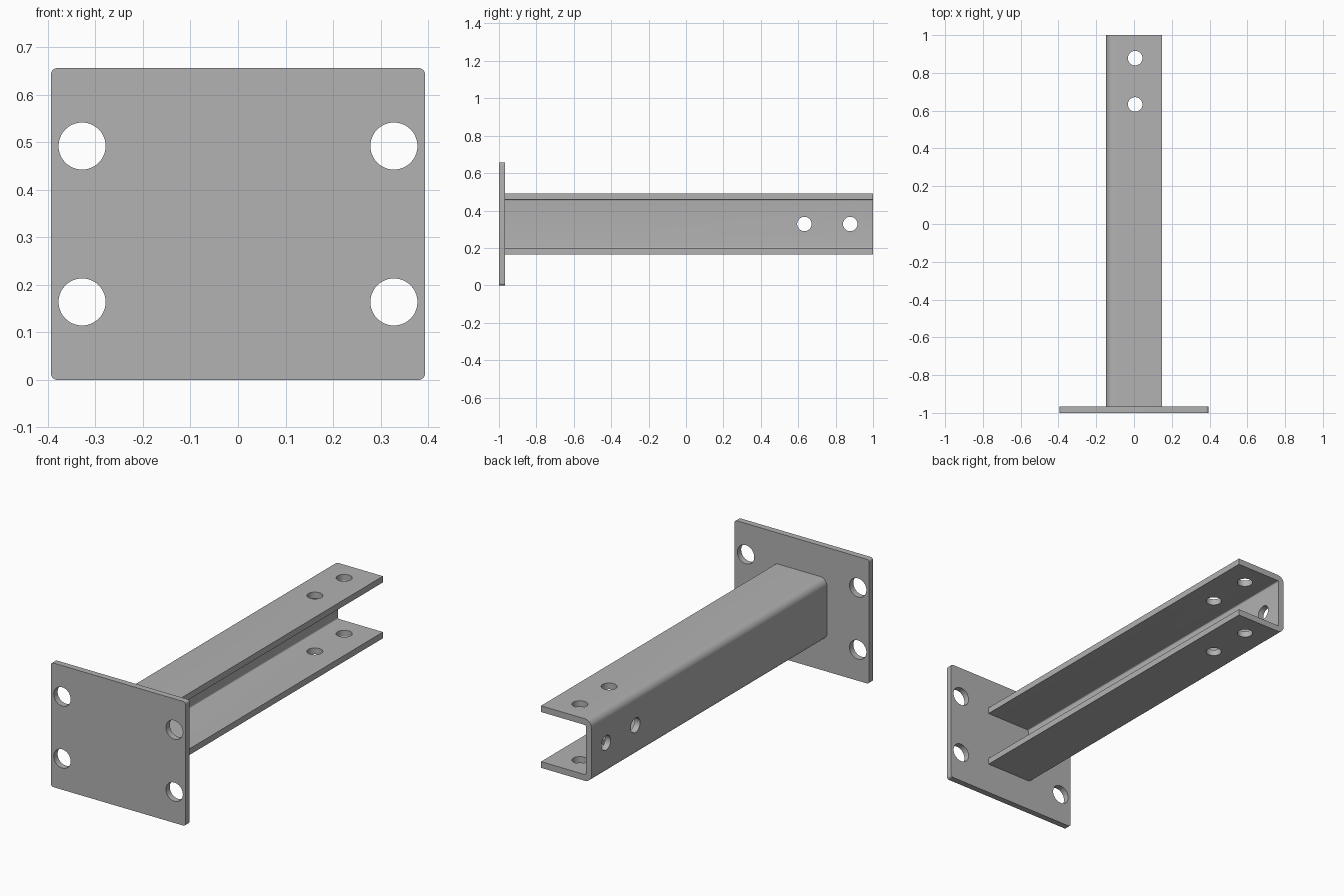
import bpy
import bmesh
from math import cos, sin, pi, radians
from mathutils import Vector

cube = bpy.data.objects.get("Cube")
if cube:
    bpy.data.objects.remove(cube, do_unlink=True)

# Overall sizes
PLATE_W, PLATE_H, THICK = 0.787, 0.656, 0.0328
BEAM_W, BEAM_H = 0.295, 0.328
MID_Z = PLATE_H / 2
BOLT_Y = (0.633, 0.878)
BOLT_R, ANCHOR_R = 0.0385, 0.0495

steel = bpy.data.materials.new("grey steel")
steel.use_nodes = True
GREY = (0.445, 0.445, 0.445, 1)
steel.diffuse_color = GREY
steel.node_tree.nodes["Principled BSDF"].inputs["Base Color"].default_value = GREY


def arc(cx, cz, r, start, end, steps=8):
    """Points of a circular arc in the xz plane, angles in degrees."""
    angles = [radians(start + (end - start) * i / steps) for i in range(steps + 1)]
    return [(cx + r * cos(a), cz + r * sin(a)) for a in angles]


def extrude_profile(name, points, y0, y1):
    """Solid made by sweeping an xz outline from y0 to y1."""
    bm = bmesh.new()
    face = bm.faces.new([bm.verts.new((x, y0, z)) for x, z in points])
    swept = bmesh.ops.extrude_face_region(bm, geom=[face])["geom"]
    verts = [v for v in swept if isinstance(v, bmesh.types.BMVert)]
    bmesh.ops.translate(bm, verts=verts, vec=(0, y1 - y0, 0))
    bmesh.ops.recalc_face_normals(bm, faces=bm.faces)
    mesh = bpy.data.meshes.new(name)
    bm.to_mesh(mesh)
    bm.free()
    obj = bpy.data.objects.new(name, mesh)
    bpy.context.collection.objects.link(obj)
    mesh.materials.append(steel)
    return obj


def drill(obj, center, axis, radius, depth):
    """Cut a round hole through obj along the given axis."""
    rotation = Vector(axis).to_track_quat('Z', 'Y').to_euler()
    bpy.ops.mesh.primitive_cylinder_add(vertices=48, radius=radius, depth=depth,
                                        location=center, rotation=rotation)
    cutter = bpy.context.object
    cutter.hide_render = True
    cutter.data.materials.append(steel)
    mod = obj.modifiers.new("hole", 'BOOLEAN')
    mod.operation, mod.solver, mod.object = 'DIFFERENCE', 'EXACT', cutter
    bpy.context.view_layer.objects.active = obj
    bpy.ops.object.modifier_apply(modifier=mod.name)
    bpy.data.objects.remove(cutter, do_unlink=True)


def finish(obj):
    bpy.ops.object.select_all(action='DESELECT')
    obj.select_set(True)
    bpy.context.view_layer.objects.active = obj
    bpy.ops.object.shade_smooth_by_angle(angle=radians(30))


# Mounting plate with rounded corners and four anchor holes
r = 0.013
outline = []
for i, (sx, sz) in enumerate([(1, 1), (-1, 1), (-1, -1), (1, -1)]):
    outline += arc(sx * (PLATE_W / 2 - r), MID_Z + sz * (PLATE_H / 2 - r),
                   r, 90 * i, 90 * i + 90)
plate = extrude_profile("mounting_plate", outline, -1, -1 + THICK)
for sx in (-1, 1):
    for sz in (-1, 1):
        drill(plate, (sx * 0.328, -1 + THICK / 2, MID_Z + sz * 0.164),
              (0, 1, 0), ANCHOR_R, 0.2)
finish(plate)

# Channel arm, open towards +x, with bent corners on the web side
inner = 0.007
outer = inner + THICK
left, right = -BEAM_W / 2, BEAM_W / 2
bend_x, bend_z = left + outer, BEAM_H / 2 - outer
upper = [(right, BEAM_H / 2)] + arc(bend_x, bend_z, outer, 90, 180)
lower_in = arc(bend_x, bend_z, inner, 180, 90) + [(right, BEAM_H / 2 - THICK)]
half_out = [(x, MID_Z + z) for x, z in upper]
half_in = [(x, MID_Z + z) for x, z in lower_in]


def mirror(points):
    return [(x, 2 * MID_Z - z) for x, z in reversed(points)]


arm = extrude_profile("channel_arm",
                      half_out + mirror(half_out) + mirror(half_in) + half_in,
                      -1 + THICK, 1)

# Bolt holes through both flanges and through the web
for y in BOLT_Y:
    drill(arm, (0.006, y, MID_Z), (0, 0, 1), BOLT_R, 0.6)
    drill(arm, (left, y, MID_Z), (1, 0, 0), BOLT_R, 0.15)
finish(arm)
